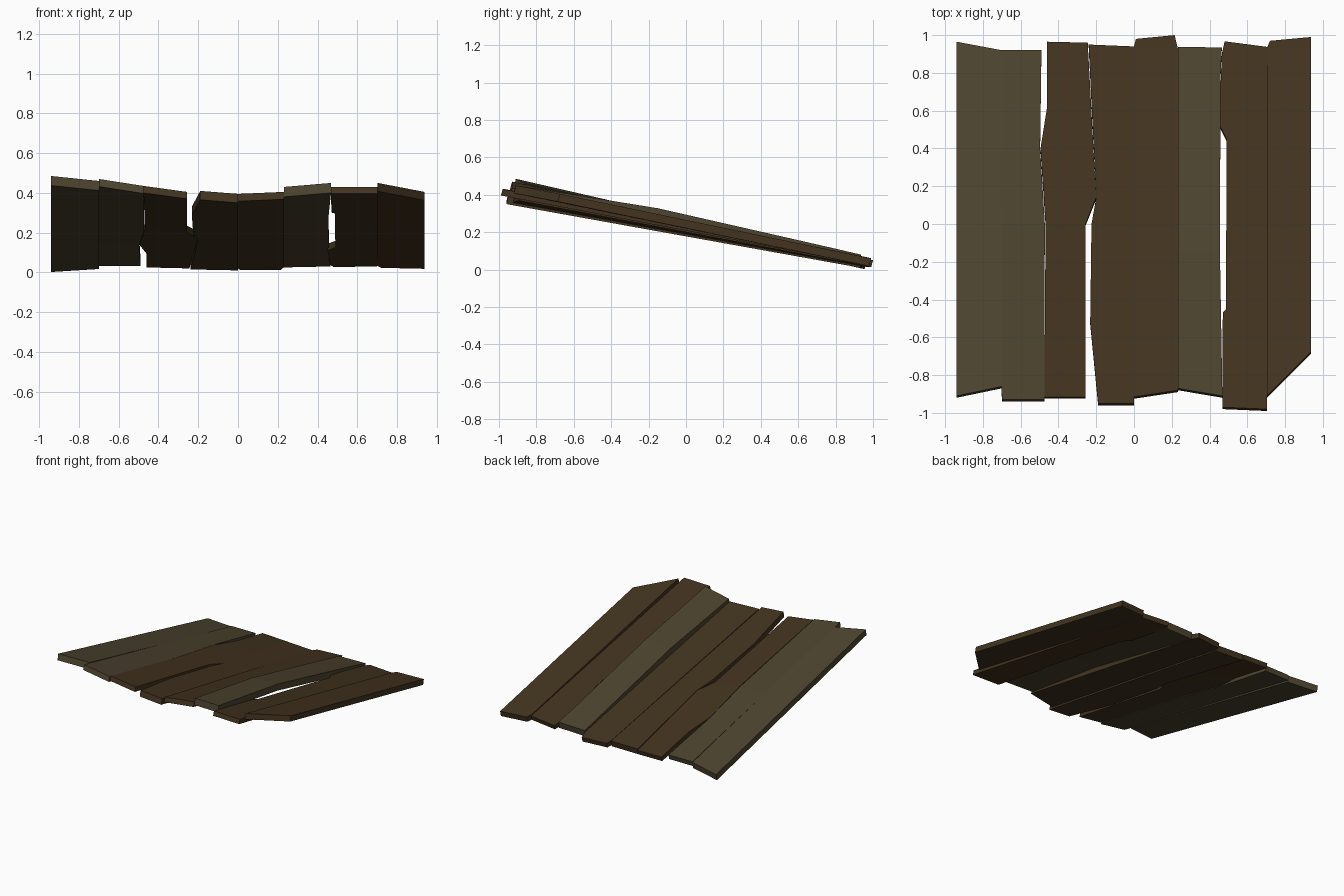
import bpy, bmesh


def material(name, rgb):
    m = bpy.data.materials.new(name)
    m.diffuse_color = (*rgb, 1)
    return m


BROWN = material("brown_wood", (0.056, 0.034, 0.014))
GREY = material("grey_wood", (0.075, 0.058, 0.029))


def edge_points(pts, z_front, z_back, bumps):
    # heights fall from the front end to the back end, with optional bumps
    y0, y1 = pts[0][1], pts[-1][1]
    out = []
    for i, (x, y) in enumerate(pts):
        t = (y - y0) / (y1 - y0)
        out.append((x, y, z_front + (z_back - z_front) * t + bumps.get(i, 0)))
    return out


def plank(name, mat, left, right, zl, zr, thick, bumps={}):
    # left and right edges run front to back with the same number of points
    bm = bmesh.new()
    rows = []
    for l, r in zip(edge_points(left, *zl, bumps), edge_points(right, *zr, bumps)):
        top = [bm.verts.new(p) for p in (l, r)]
        low = [bm.verts.new((p[0], p[1] - 0.01, p[2] - thick)) for p in (r, l)]
        rows.append(top + low)
    for a, b in zip(rows, rows[1:]):
        for i in range(4):
            j = (i + 1) % 4
            bm.faces.new((a[i], a[j], b[j], b[i]))
    bm.faces.new(rows[0])
    bm.faces.new(rows[-1][::-1])
    bmesh.ops.recalc_face_normals(bm, faces=bm.faces)
    me = bpy.data.meshes.new(name)
    bm.to_mesh(me)
    bm.free()
    me.materials.append(mat)
    bpy.context.collection.objects.link(bpy.data.objects.new(name, me))


# planks from left to right
plank("plank_1", GREY,
      [(-0.94, -0.91), (-0.94, 0.965)],
      [(-0.70, -0.86), (-0.70, 0.92)],
      (0.485, 0.05), (0.46, 0.065), 0.048)
plank("plank_2", GREY,
      [(-0.70, -0.93), (-0.705, 0.0), (-0.70, 0.4), (-0.70, 0.92)],
      [(-0.475, -0.93), (-0.472, 0.0), (-0.497, 0.4), (-0.49, 0.92)],
      (0.47, 0.07), (0.435, 0.07), 0.038)
plank("plank_3", BROWN,
      [(-0.475, -0.915), (-0.468, 0.0), (-0.495, 0.4), (-0.46, 0.62), (-0.46, 0.965)],
      [(-0.257, -0.915), (-0.257, 0.0), (-0.20, 0.14), (-0.22, 0.5), (-0.245, 0.96)],
      (0.435, 0.06), (0.405, 0.055), 0.035)
plank("plank_4", BROWN,
      [(-0.19, -0.95), (-0.232, -0.52), (-0.225, 0.0), (-0.20, 0.14), (-0.24, 0.95)],
      [(0.0, -0.95), (0.0, -0.52), (0.0, 0.0), (0.0, 0.14), (0.0, 0.94)],
      (0.41, 0.06), (0.395, 0.055), 0.045)
plank("plank_5", BROWN,
      [(0.0, -0.915), (0.0, 0.94), (0.01, 0.98)],
      [(0.232, -0.88), (0.232, 0.93), (0.215, 1.0)],
      (0.395, 0.05), (0.405, 0.05), 0.037)
plank("plank_6", GREY,
      [(0.232, -0.87), (0.232, -0.15), (0.232, 0.78), (0.232, 0.937)],
      [(0.468, -0.91), (0.455, -0.15), (0.458, 0.78), (0.465, 0.935)],
      (0.43, 0.075), (0.45, 0.08), 0.05, {1: 0.03, 2: 0.005})
plank("plank_7", BROWN,
      [(0.468, -0.97), (0.47, -0.47), (0.487, -0.45), (0.49, 0.45), (0.45, 0.53), (0.465, 0.9), (0.48, 0.967)],
      [(0.703, -0.98), (0.703, -0.47), (0.703, -0.45), (0.703, 0.45), (0.703, 0.53), (0.703, 0.9), (0.703, 0.938)],
      (0.43, 0.06), (0.43, 0.065), 0.034)
plank("plank_8", BROWN,
      [(0.703, -0.91), (0.703, 0.93), (0.72, 0.97)],
      [(0.938, -0.675), (0.938, 0.93), (0.938, 0.99)],
      (0.45, 0.065), (0.405, 0.06), 0.042)
